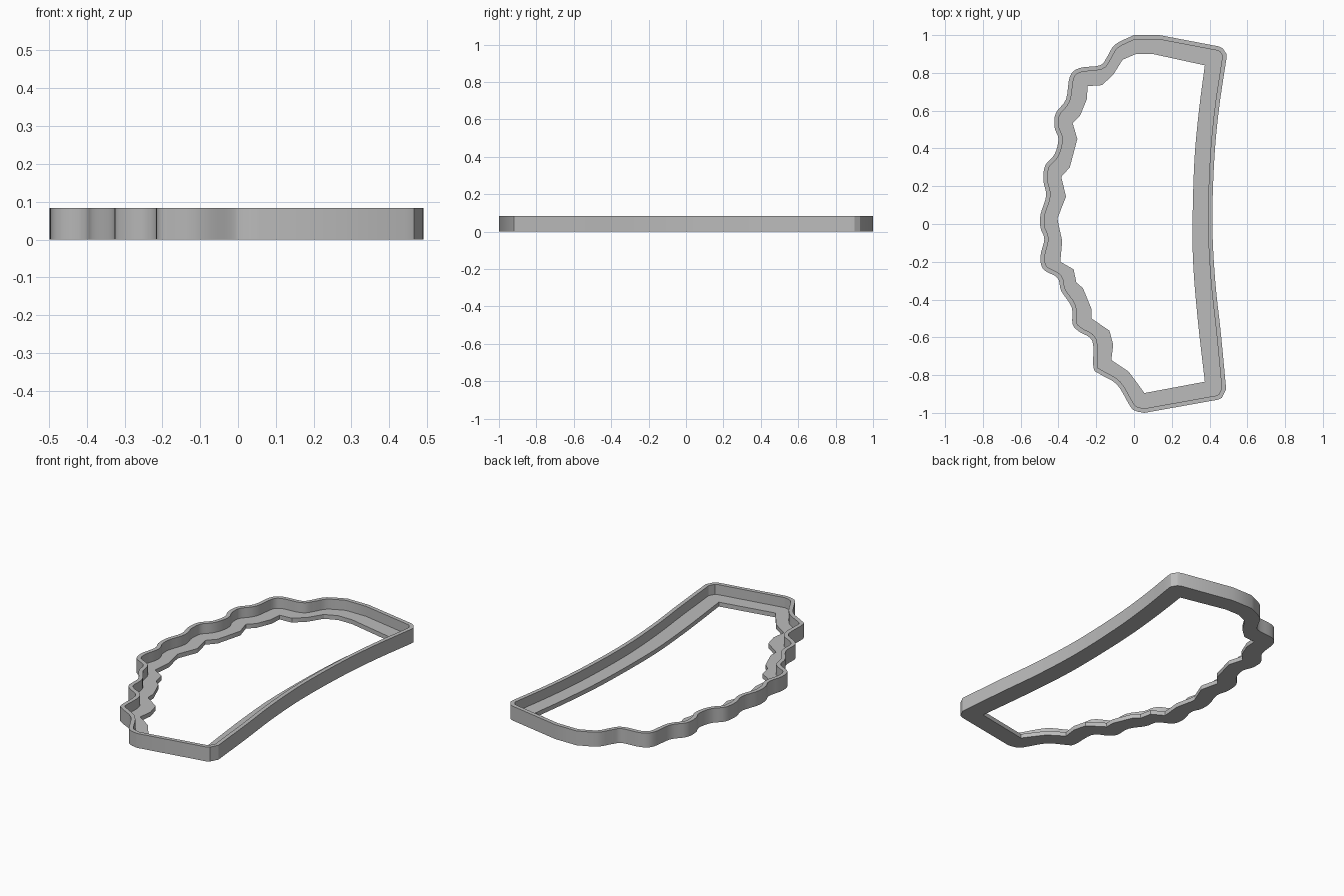
import bpy
import bmesh
from mathutils import Vector

WALL_HEIGHT = 0.083
FLANGE_HEIGHT = 0.025
WALL_THICKNESS = 0.023

cube = bpy.data.objects.get("Cube")
if cube:
    bpy.data.objects.remove(cube, do_unlink=True)


def smooth_path(points, steps):
    """Open Catmull-Rom path through points given in hundredths of a unit."""
    pts = [Vector(p) / 100 for p in points]
    padded = [2 * pts[0] - pts[1]] + pts + [2 * pts[-1] - pts[-2]]
    path = []
    for a, b, c, d in zip(padded, padded[1:], padded[2:], padded[3:]):
        for i in range(steps):
            t = i / steps
            path.append(b + (c - a) * t / 2
                        + (a - 2.5 * b + 2 * c - d / 2) * t ** 2
                        + (3 * b - a - 3 * c + d) / 2 * t ** 3)
    return path + [pts[-1]]


def inset(loop, distance):
    """Mitred inward offset of a closed counter-clockwise loop."""
    result = []
    for i, point in enumerate(loop):
        before = (point - loop[i - 1]).normalized()
        after = (loop[(i + 1) % len(loop)] - point).normalized()
        normal = Vector((-before.y - after.y, before.x + after.x)).normalized()
        side = Vector((-after.y, after.x))
        result.append(point + normal * distance / max(normal.dot(side), 0.5))
    return result


# Outer outline: wavy left side from the back to the front
wavy_side = smooth_path([
    (0, 100), (-10, 95), (-14.5, 88), (-18, 84), (-29, 82.5), (-34, 78),
    (-36, 66), (-41.5, 58.5), (-42, 51), (-40, 45), (-42, 37), (-47, 31),
    (-48, 23), (-46.5, 15), (-49.5, 5), (-49.5, -2), (-47.5, -8),
    (-49.5, -17), (-48, -24), (-40.5, -28.5), (-38.5, -35.5), (-33, -44),
    (-32.5, -53), (-29, -57), (-22, -62), (-21.5, -76), (-18, -79.5),
    (-9, -85), (-2, -96.5), (1, -99), (5.5, -100)], 4)

# Outer outline: bowed right side from the front to the back
bowed_side = smooth_path([
    (48.8, -87.5), (46, -58), (43, -30), (41.5, 0), (42.5, 34), (45, 61),
    (49, 88)], 5)
front_corner = [Vector((0.445, -0.93)), Vector((0.465, -0.92))]
back_corner = [Vector((0.49, 0.90)), Vector((0.47, 0.93)),
               Vector((0.45, 0.94)), Vector((0.135, 1.0))]
outer = wavy_side + front_corner + bowed_side + back_corner
inner = inset(outer, WALL_THICKNESS)

# Opening in the flange
opening_wave = [Vector(p) / 100 for p in [
    (10, 90), (1, 90), (-6, 87), (-11, 79), (-17, 73.5), (-24.5, 73),
    (-25, 66), (-28.5, 57.5), (-32.5, 53.5), (-30, 45), (-34, 30),
    (-38.5, 25), (-36, 14.5), (-40.5, 3), (-40, 0), (-38, -9), (-39, -20),
    (-32, -24), (-30.5, -31), (-27, -34), (-22.5, -45), (-22.5, -50),
    (-13, -56.5), (-11, -64), (-12, -72), (-3, -78), (1.5, -84),
    (5.5, -89.5)]]
opening_bow = smooth_path([
    (37.5, -83.5), (34, -53), (31.5, -24), (31, 0), (32, 34), (34.5, 61),
    (37.5, 84)], 5)
opening = opening_wave + opening_bow

# One watertight frame: thin upright wall with a low inward flange
bm = bmesh.new()


def ring(loop, z):
    verts = [bm.verts.new((p.x, p.y, z)) for p in loop]
    edges = [bm.edges.new((verts[i - 1], verts[i])) for i in range(len(verts))]
    return verts, edges


def bridge(first, second):
    for i in range(len(first[0])):
        bm.faces.new((first[0][i - 1], first[0][i], second[0][i], second[0][i - 1]))


def fill_between(first, second):
    bmesh.ops.triangle_fill(bm, edges=first[1] + second[1], use_beauty=True,
                            normal=(0, 0, 1))


outer_bottom = ring(outer, 0)
outer_top = ring(outer, WALL_HEIGHT)
inner_top = ring(inner, WALL_HEIGHT)
inner_low = ring(inner, FLANGE_HEIGHT)
opening_top = ring(opening, FLANGE_HEIGHT)
opening_bottom = ring(opening, 0)
bridge(outer_bottom, outer_top)
bridge(outer_top, inner_top)
bridge(inner_top, inner_low)
bridge(opening_top, opening_bottom)
fill_between(inner_low, opening_top)
fill_between(outer_bottom, opening_bottom)
bmesh.ops.recalc_face_normals(bm, faces=bm.faces[:])

mesh = bpy.data.meshes.new("cutter_frame")
bm.to_mesh(mesh)
bm.free()
frame = bpy.data.objects.new("cutter_frame", mesh)
bpy.context.collection.objects.link(frame)

# Plain grey finish
grey = bpy.data.materials.new("plain_grey")
grey.use_nodes = True
colour = (0.5, 0.5, 0.5, 1)
grey.diffuse_color = colour
grey.node_tree.nodes["Principled BSDF"].inputs["Base Color"].default_value = colour
mesh.materials.append(grey)

bpy.ops.object.select_all(action="DESELECT")
frame.select_set(True)
bpy.context.view_layer.objects.active = frame
bpy.ops.object.shade_smooth_by_angle(angle=0.5)
